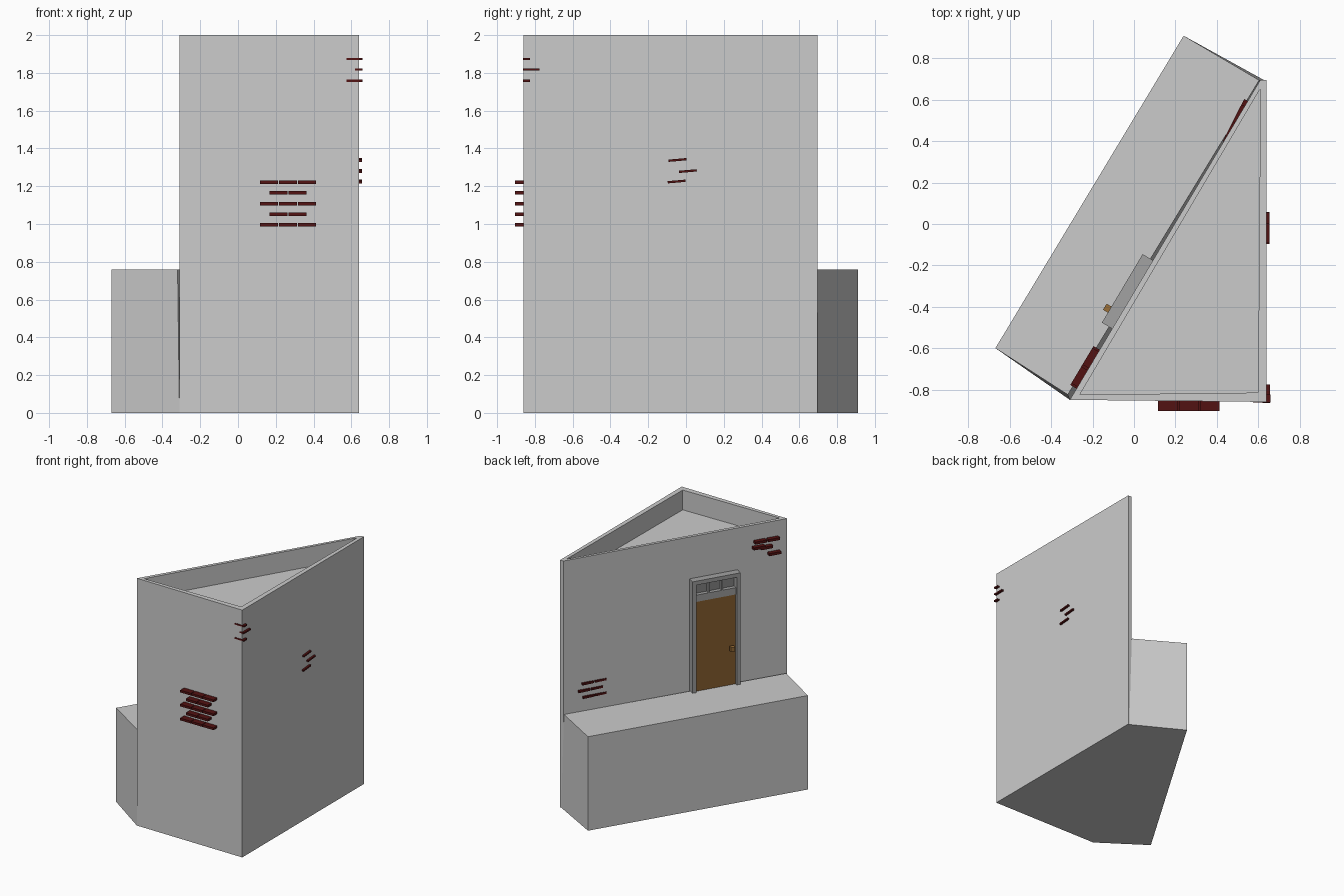
import bpy, math
from mathutils import Vector, Matrix

if "Cube" in bpy.data.objects:
    bpy.data.objects.remove(bpy.data.objects["Cube"])


def mat(name, rgb):
    m = bpy.data.materials.new(name)
    m.diffuse_color = (*rgb, 1)
    m.use_nodes = True
    m.node_tree.nodes["Principled BSDF"].inputs["Base Color"].default_value = m.diffuse_color
    return m


PLASTER = mat("plaster grey", (0.6, 0.6, 0.6))
FRAME = mat("frame grey", (0.36, 0.36, 0.36))
WOOD = mat("door brown", (0.25, 0.115, 0.03))
KNOB = mat("knob bronze", (0.33, 0.16, 0.04))
BRICK = mat("brick dark red", (0.085, 0.006, 0.006))
PANE = mat("pane grey", (0.24, 0.24, 0.24))


def mesh(name, verts, faces, m):
    me = bpy.data.meshes.new(name)
    me.from_pydata(verts, [], faces)
    me.materials.append(m)
    ob = bpy.data.objects.new(name, me)
    bpy.context.collection.objects.link(ob)
    return ob


def box(name, lo, hi, m, matrix=Matrix(), turn=0, tilt=0):
    """Box between two corners in a local frame; turned about local z, tilted about y."""
    lo, hi = Vector(lo), Vector(hi)
    c, h = (lo + hi) / 2, (hi - lo) / 2
    rot = Matrix.Rotation(math.radians(turn), 4, 'Z') @ Matrix.Rotation(math.radians(tilt), 4, 'Y')
    vs = [matrix @ (c + rot @ Vector((x * h.x, y * h.y, z * h.z)))
          for z in (-1, 1) for x, y in ((-1, -1), (1, -1), (1, 1), (-1, 1))]
    fs = [(3, 2, 1, 0), (4, 5, 6, 7)] + [(i, (i + 1) % 4, (i + 1) % 4 + 4, i + 4) for i in range(4)]
    return mesh(name, vs, fs, m)


# Wedge tower with parapet and sunken roof
outer = [(-0.31, -0.85), (0.64, -0.86), (0.64, 0.695), (0.61, 0.695)]
inner = [(-0.262, -0.825), (0.60, -0.815), (0.611, 0.65), (0.605, 0.645)]
verts = ([(x, y, 0) for x, y in outer] + [(x, y, 2) for x, y in outer]
         + [(x, y, 2) for x, y in inner] + [(x, y, 1.84) for x, y in inner])
faces = [(3, 2, 1, 0), (12, 13, 14, 15)]
for ring in range(3):
    for i in range(4):
        j = (i + 1) % 4
        faces.append((ring * 4 + i, ring * 4 + j, ring * 4 + 4 + j, ring * 4 + 4 + i))
mesh("tower", verts, faces, PLASTER)

# Low terrace block along the slanted wall, ends slightly battered
low = [(-0.31, -0.85), (0.635, 0.692), (0.24, 0.91), (-0.67, -0.60)]
high = [(-0.32, -0.825), (0.605, 0.695), (0.24, 0.91), (-0.67, -0.60)]
mesh("terrace", [(x, y, 0) for x, y in low] + [(x, y, 0.76) for x, y in high],
     [(3, 2, 1, 0), (4, 5, 6, 7)] + [(i, (i + 1) % 4, (i + 1) % 4 + 4, i + 4) for i in range(4)],
     PLASTER)

# Local frame of the slanted wall: x along it, y outward, z up
d = Vector((0.92, 1.545, 0)).normalized()
n = Vector((-d.y, d.x, 0))
wall = Matrix(((d.x, n.x, 0, -0.31), (d.y, n.y, 0, -0.85), (0, 0, 1, 0), (0, 0, 0, 1)))

# Door, frame, transom and knob
S0, S1 = 0.40, 0.785
for name, s in (("jamb_near", S0), ("jamb_far", S1 - 0.03)):
    box(name, (s, -0.01, 0.755), (s + 0.03, 0.057, 1.66), FRAME, wall)
box("lintel", (S0, -0.01, 1.63), (S1, 0.058, 1.662), FRAME, wall)
box("transom_bar", (S0 + 0.03, -0.01, 1.485), (S1 - 0.03, 0.04, 1.54), FRAME, wall)
box("door", (S0 + 0.03, -0.01, 0.755), (S1 - 0.03, 0.035, 1.485), WOOD, wall)
box("transom_pane", (S0 + 0.03, -0.01, 1.54), (S1 - 0.03, 0.008, 1.63), PANE, wall)
for i in (1, 2):
    s = S0 + 0.03 + i * (S1 - S0 - 0.06) / 3
    box("mullion", (s - 0.006, -0.01, 1.54), (s + 0.006, 0.04, 1.63), FRAME, wall)
box("knob_stem", (0.466, 0.03, 1.06), (0.48, 0.06, 1.074), KNOB, wall)
box("knob", (0.456, 0.055, 1.05), (0.49, 0.085, 1.084), KNOB, wall)

# Exposed bricks on the front
for row in range(5):
    z = 0.995 + row * 0.0565
    count = 2 if row % 2 else 3
    for i in range(count):
        x = 0.265 + (i - (count - 1) / 2) * 0.101
        box("front_brick", (x - 0.048, -0.905, z - 0.009), (x + 0.048, -0.84, z + 0.009), BRICK)

# Exposed bricks on the right side
for y, z in ((-0.045, 1.339), (0.01, 1.28), (-0.05, 1.225)):
    side = Matrix.Translation((0.64, y, z)) @ Matrix.Rotation(math.radians(90), 4, 'Z')
    box("side_brick", (-0.047, -0.016, -0.006), (0.047, 0.03, 0.006), BRICK, side, tilt=-5)

# Bricks at the front right corner
for z in (1.873, 1.758):
    box("corner_brick", (0.575, -0.863, z - 0.006), (0.66, -0.825, z + 0.006), BRICK)
box("corner_brick", (0.62, -0.864, 1.812), (0.658, -0.775, 1.824), BRICK)

# Bricks on the slanted wall: high near the front, low near the back
for s, z in ((0.12, 1.865), (0.225, 1.865), (0.175, 1.81), (0.235, 1.82), (0.11, 1.75)):
    box("upper_brick", (s - 0.047, -0.015, z - 0.01), (s + 0.047, 0.035, z + 0.01), BRICK, wall)
for s, z in ((1.605, 0.98), (1.50, 0.98), (1.635, 0.925), (1.53, 0.925), (1.60, 0.87), (1.50, 0.87)):
    out = 0.004 + (s - 1.45) * 0.07
    box("lower_brick", (s - 0.047, -0.02, z - 0.008), (s + 0.047, out, z + 0.008), BRICK, wall, turn=4)
